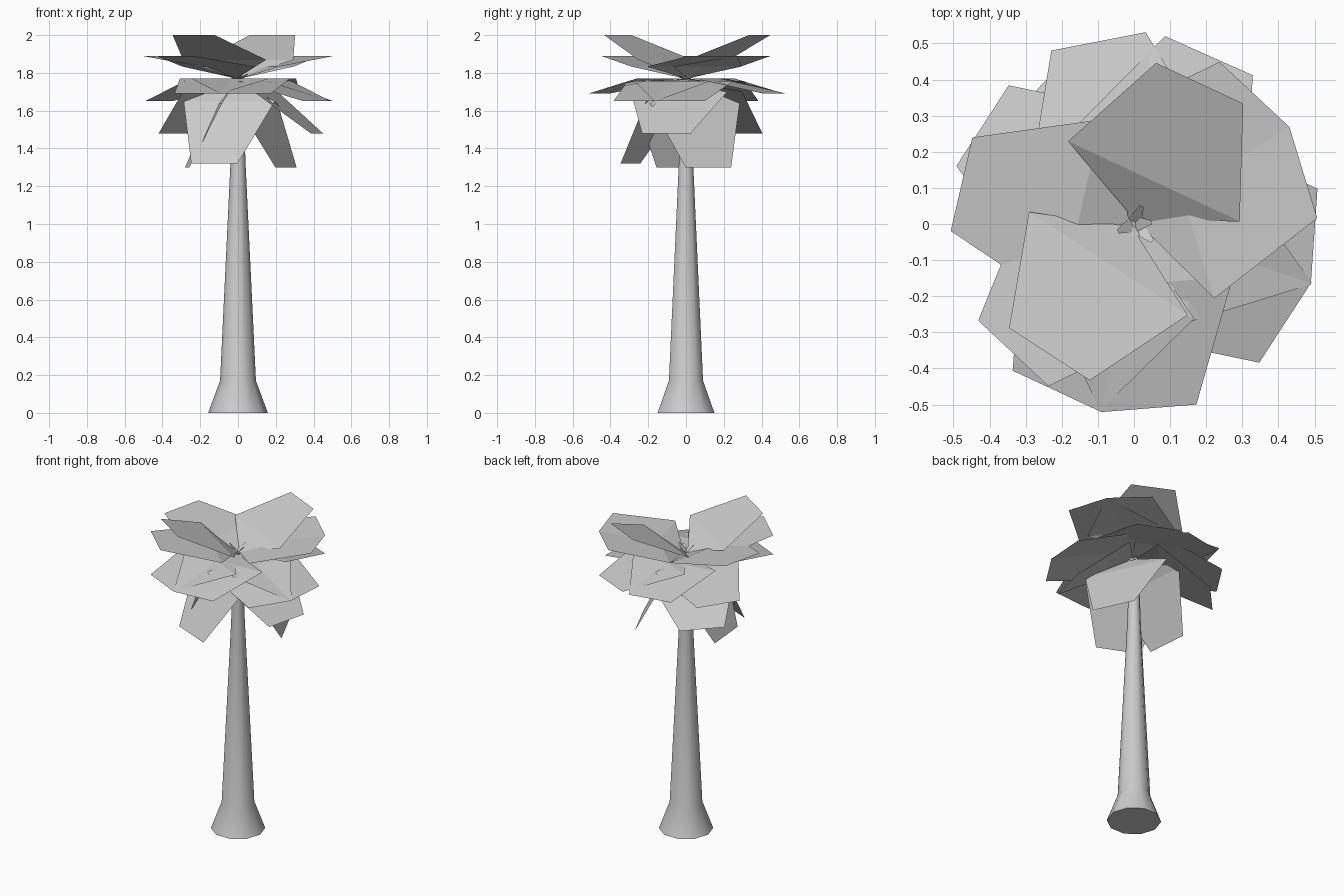
import bpy, bmesh, math
from mathutils import Vector

if "Cube" in bpy.data.objects:
    bpy.data.objects.remove(bpy.data.objects["Cube"])

CROWN_Z = 1.765


def new_object(name, bm):
    mesh = bpy.data.meshes.new(name)
    bm.to_mesh(mesh)
    bm.free()
    obj = bpy.data.objects.new(name, mesh)
    bpy.context.collection.objects.link(obj)
    return obj


def trunk(profile, sides=10):
    bm = bmesh.new()
    rings = []
    for r, z in profile:
        rings.append([bm.verts.new((r * math.cos(2 * math.pi * i / sides),
                                    r * math.sin(2 * math.pi * i / sides), z))
                      for i in range(sides)])
    for lo, hi in zip(rings, rings[1:]):
        for i in range(sides):
            j = (i + 1) % sides
            bm.faces.new((lo[i], lo[j], hi[j], hi[i])).smooth = True
    bm.faces.new(rings[0][::-1])
    bm.faces.new(rings[-1])
    return new_object("trunk", bm)


def leaf(name, angle, reach, tip_z):
    """Broad flat frond: stub behind the centre, neck, wide shoulder, blunt tip."""
    a = math.radians(angle)
    out = Vector((math.cos(a), math.sin(a), 0))
    side = Vector((-out.y, out.x, 0))
    pitch = math.atan2(tip_z - CROWN_Z, reach)
    bend = pitch + math.radians(10)          # shoulder sits above the tip line
    rows = [(-0.075 * math.cos(bend), -0.075 * math.sin(bend), 0.006),
            (0.03 * math.cos(bend), 0.03 * math.sin(bend), 0.03),
            (0.167 * math.cos(bend), 0.167 * math.sin(bend), 0.262),
            (reach, tip_z - CROWN_Z, 0.133)]
    bm = bmesh.new()
    pairs = []
    for r, h, w in rows:
        c = out * r + Vector((0, 0, CROWN_Z + h))
        pairs.append((bm.verts.new(c - side * w), bm.verts.new(c + side * w)))
    for p, q in zip(pairs, pairs[1:]):
        bm.faces.new((p[0], q[0], q[1], p[1]))
    return new_object(name, bm)


# Flared, tapering trunk
trunk([(0.158, 0), (0.095, 0.17), (0.04, 1.32), (0.025, 1.77)])

# Crown tiers from upright to hanging: name, [(angle, reach, tip height)]
tiers = {
    "upright_leaf": [(65, 0.43, 2.0), (237, 0.43, 2.0)],
    "raised_leaf": [(17, 0.49, 1.89), (47, 0.49, 1.89),
                    (167, 0.49, 1.89), (227, 0.49, 1.89)],
    "level_leaf": [(66, 0.51, 1.69), (101, 0.515, 1.69),
                   (245, 0.51, 1.69), (274.5, 0.512, 1.69),
                   (147, 0.50, 1.65), (327, 0.50, 1.65), (356, 0.50, 1.65)],
    "drooping_leaf": [(137, 0.45, 1.48), (346, 0.43, 1.48)],
    "hanging_leaf": [(25, 0.28, 1.30), (185, 0.27, 1.30), (247, 0.32, 1.32)],
}
for name, leaves in tiers.items():
    for i, (angle, reach, tip_z) in enumerate(leaves, 1):
        leaf(f"{name}_{i}", angle, reach, tip_z)
